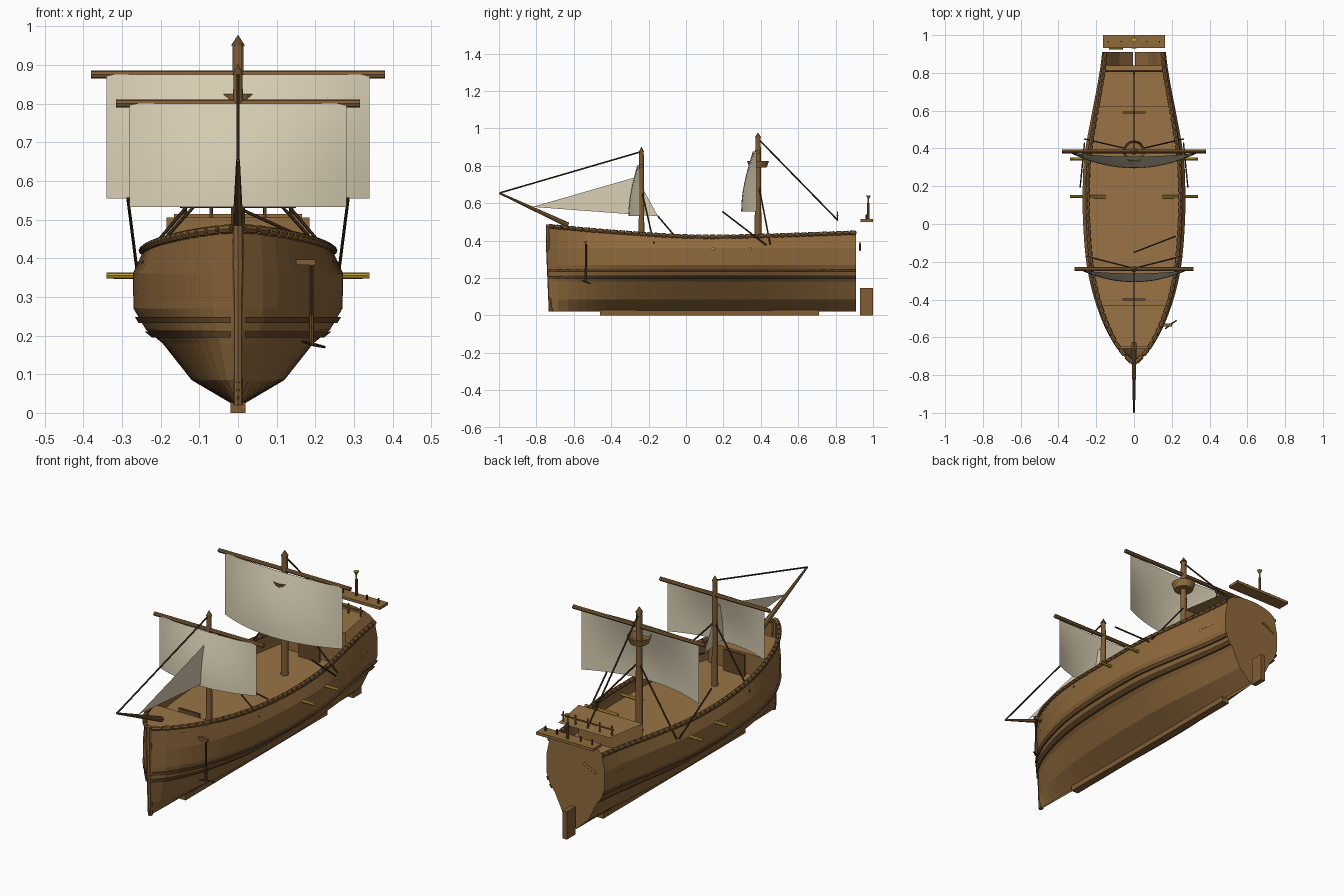
import bpy, bmesh, math
from mathutils import Vector

cube = bpy.data.objects.get("Cube")
if cube:
    bpy.data.objects.remove(cube)


def material(name, rgb):
    m = bpy.data.materials.new(name)
    m.use_nodes = True
    m.diffuse_color = (*rgb, 1)
    m.node_tree.nodes["Principled BSDF"].inputs["Base Color"].default_value = (*rgb, 1)
    return m


WOOD = material("brown_wood", (0.28, 0.145, 0.046))
DECK = material("deck_wood", (0.32, 0.175, 0.06))
SPAR = material("spar_wood", (0.22, 0.11, 0.036))
DARK = material("dark_trim", (0.13, 0.065, 0.022))
ROPE = material("dark_rope", (0.06, 0.034, 0.016))
CLOTH = material("sail_cloth", (0.70, 0.63, 0.46))
GOLD = material("brass", (0.50, 0.32, 0.035))


def mesh_object(name, verts, faces, mat, smooth=False):
    me = bpy.data.meshes.new(name)
    me.from_pydata([tuple(v) for v in verts], [], faces)
    me.materials.append(mat)
    if smooth:
        for p in me.polygons:
            p.use_smooth = True
    ob = bpy.data.objects.new(name, me)
    bpy.context.collection.objects.link(ob)
    return ob


def loft(name, rows, mat, smooth=False):
    """Skin a grid of equally long point rows."""
    n = len(rows[0])
    faces = [(i * n + j, i * n + j + 1, (i + 1) * n + j + 1, (i + 1) * n + j)
             for i in range(len(rows) - 1) for j in range(n - 1)]
    return mesh_object(name, [p for r in rows for p in r], faces, mat, smooth)


def box(name, lo, hi, mat):
    bm = bmesh.new()
    bmesh.ops.create_cube(bm, size=1)
    for v in bm.verts:
        v.co = [(a + b) / 2 + c * (b - a) for a, b, c in zip(lo, hi, v.co)]
    ob = mesh_object(name, [], [], mat)
    bm.to_mesh(ob.data)
    bm.free()
    return ob


def rods(name, segments, mat, r1, r2=None, sides=8):
    """One object made of tapered cylinders between point pairs."""
    bm = bmesh.new()
    for a, b in segments:
        a, b = Vector(a), Vector(b)
        made = bmesh.ops.create_cone(bm, cap_ends=True, segments=sides, radius1=r1,
                                     radius2=r1 if r2 is None else r2, depth=(b - a).length)
        turn = (b - a).to_track_quat('Z', 'Y')
        for v in made["verts"]:
            v.co = turn @ v.co + (a + b) / 2
    ob = mesh_object(name, [], [], mat)
    bm.to_mesh(ob.data)
    bm.free()
    return ob


def curve_at(points, t):
    """Smooth interpolation through (t, value) points."""
    t = min(max(t, points[0][0]), points[-1][0])
    i = max(k for k in range(len(points) - 1) if points[k][0] <= t)

    def slope(k):
        a, b = points[max(k - 1, 0)], points[min(k + 1, len(points) - 1)]
        return (b[1] - a[1]) / (b[0] - a[0])
    (t0, v0), (t1, v1) = points[i], points[i + 1]
    h = t1 - t0
    s = (t - t0) / h
    return ((1 + 2 * s) * (1 - s) ** 2 * v0 + s * (1 - s) ** 2 * h * slope(i)
            + s * s * (3 - 2 * s) * v1 + s * s * (s - 1) * h * slope(i + 1))


# Hull lines: beam along the length, sheer height, midship section
BOW, STERN = -0.735, 0.91
BEAM = [(BOW, .04), (-.68, .25), (-.6, .46), (-.5, .64), (-.35, .82), (-.2, .93),
        (0, .99), (.15, 1), (.35, .97), (.6, .81), (.8, .67), (STERN, .62)]
SHEER = [(BOW, .475), (-.4, .445), (0, .42), (.3, .42), (STERN, .44)]
SECTION = [(.01, .02), (.12, .085), (.195, .18), (.238, .215), (.27, .27), (.272, .36), (.245, .42)]


def section(y):
    top = curve_at(SHEER, y)
    pts = [(w * curve_at(BEAM, y), z) for w, z in SECTION]
    pts[-1] = (pts[-1][0], top)
    return pts


def half_width(y, z):
    pts = section(y)
    for (w0, z0), (w1, z1) in zip(pts, pts[1:]):
        if z <= z1:
            return w0 + (w1 - w0) * (z - z0) / (z1 - z0)
    return pts[-1][0]


def span(a, b, n):
    return [a + (b - a) * i / n for i in range(n + 1)]


stations = span(BOW, STERN, 32)
for side, s in (("left", 1), ("right", -1)):
    loft("hull_" + side, [[(s * w, y, z) for w, z in section(y)] for y in stations], WOOD)
    # Wales along the hull side
    for k, z in enumerate((.24, .203)):
        loft(f"wale_{side}_{k}", [[(s * (half_width(y, z + dz) + out), y, z + dz) for dz, out in
                                  ((-.008, 0), (-.008, .009), (.008, .009), (.008, 0))]
                                 for y in stations], DARK)
    # Beaded gunwale
    edge = [Vector((s * section(y)[-1][0], y, curve_at(SHEER, y) + .002)) for y in span(BOW, STERN, 44)]
    rods("gunwale_" + side, zip(edge, edge[1:]), DARK, .008, sides=6)
    rods("gunwale_beads_" + side, [(a.lerp(b, .12), a.lerp(b, .88)) for a, b in zip(edge, edge[1:])],
         SPAR, .012)

# Transom with an arched top
outline = section(STERN)
arch = [(outline[-1][0] * math.cos(a), .44 + .055 * math.sin(a)) for a in span(0, math.pi, 10)]
ring = outline[:-1] + arch + [(-w, z) for w, z in reversed(outline[:-1])]
mesh_object("transom", [(x, STERN, z) for x, z in ring], [tuple(range(len(ring)))], WOOD)


# Decks and bulkheads
def deck(name, y0, y1, z, inset=0):
    loft(name, [[(s * (half_width(y, z) - inset), y, z) for s in (-1, 1)] for y in span(y0, y1, 12)], DECK)


deck("main_deck", -.66, .84, .33)
deck("fore_deck", -.65, -.43, .435)
deck("quarter_deck", .62, .84, .505, .01)
for name, y, z, door_y in (("fore", -.43, .435, -.4), ("aft", .62, .505, .59)):
    w = half_width(y, z) - .01
    mesh_object(name + "_bulkhead", [(-w, y, .33), (w, y, .33), (w, y, z), (-w, y, z)], [(0, 1, 2, 3)], WOOD)
    box(name + "_door", (-.06, door_y - .005, .33), (.06, door_y + .005, .44), DARK)
rods("quarter_rail_posts", [((x, .81, .505), (x, .81, .555)) for x in span(-.14, .14, 4)], SPAR, .004, sides=6)
rods("quarter_rail", [((-.15, .81, .535), (.15, .81, .535))], SPAR, .005, sides=6)

# Keel, stem, rudder
box("keel", (-.02, -.46, 0), (.02, .71, .028), SPAR)
rods("stem_post", [((0, -.722, .02), (0, -.735, .38))], SPAR, .012, .014)
rods("stem_head", [((0, -.733, .37), (0, -.735, .485))], SPAR, .016, .014)
box("rudder", (-.013, .93, 0), (.013, 1, .145), SPAR)

# Stern platform with posts and lantern
box("stern_platform", (-.165, .932, .5), (.165, 1, .514), WOOD)
rods("platform_posts", [((x, .965, .51), (x, .965, .54)) for x in (-.135, -.068, .068, .135)], ROPE, .004, sides=6)
rods("lantern_post", [((0, .975, .51), (0, .975, .6))], SPAR, .007)
rods("lantern_stem", [((0, .975, .6), (0, .975, .63))], GOLD, .004)
rods("lantern_bowl", [((0, .975, .625), (0, .975, .642))], GOLD, .005, .014)
rods("stern_brass_bar", [((-.13, .93, .35), (-.06, .93, .385))], GOLD, .006)

# Cannons
for k, y in enumerate((.145, .345)):
    for s in (-1, 1):
        rods(f"cannon_{k}_{'left' if s > 0 else 'right'}", [((s * .15, y, .355), (s * .34, y, .355))],
             GOLD, .009, .008)


# Masts, yards and square sails
def rig(name, y, top, yard_z, yard_half, sail_half, foot, depth, radius):
    rods(name + "_mast", [((0, y, .33), (0, y, top))], SPAR, radius, radius * .75, 12)
    rods(name + "_mast_cap", [((0, y, top - .002), (0, y, top + .026))], DARK, radius * .95, 0, 12)
    rods(name + "_yard", [((-yard_half, y, yard_z), (yard_half, y, yard_z))], SPAR, .0105)
    rows = []
    for t in span(0, 1, 8):
        belly = depth * (.25 + .75 * math.sin(t * math.pi / 2))
        rows.append([(sail_half * u, y - .008 - belly * (1 - u * u), yard_z + (foot - yard_z) * t)
                     for u in span(-1, 1, 16)])
    loft(name + "_sail", rows, CLOTH, True)


rig("main", .385, .952, .875, .38, .34, .555, .082, .019)
rig("fore", -.238, .876, .80, .315, .28, .532, .062, .016)
mesh_object("jib_sail", [(0, -.82, .58), (0, -.265, .74), (0, -.15, .53)], [(0, 1, 2)], CLOTH)
rods("bowsprit", [((0, -.63, .483), (0, -.998, .654))], SPAR, .014, .005)

# Flared lookout ring
loft("lookout_ring", [[(r * math.cos(a), .385 + r * math.sin(a), z) for a in span(0, 2 * math.pi, 16)]
                      for r, z in ((.016, .79), (.046, .79), (.058, .825))], WOOD)

# Standing and running rigging
lines = [((0, -.998, .654), (0, -.24, .875)), ((0, .385, .945), (0, .81, .51)),
         ((0, -.15, .53), (.22, -.065, .43))]
for s in (-1, 1):
    lines += [((0, .39, .69), (s * .262, .45, .38)), ((0, -.235, .66), (s * .248, -.172, .385)),
              ((s * .285, .195, .555), (s * .262, .43, .375))]
rods("rigging", lines, ROPE, .0042, sides=6)

# Anchor on the left bow
rods("anchor_shank", [((.19, -.535, .18), (.19, -.535, .392))], ROPE, .005)
rods("anchor_crown", [((.19, -.535, .175), (.19, -.535, .25))], DARK, .007)
box("anchor_stock", (.145, -.542, .382), (.2, -.528, .397), SPAR)
rods("anchor_flukes", [((.19, -.535, .178), (.225, -.51, .17)), ((.19, -.535, .178), (.165, -.555, .185))],
     ROPE, .005, .003)
